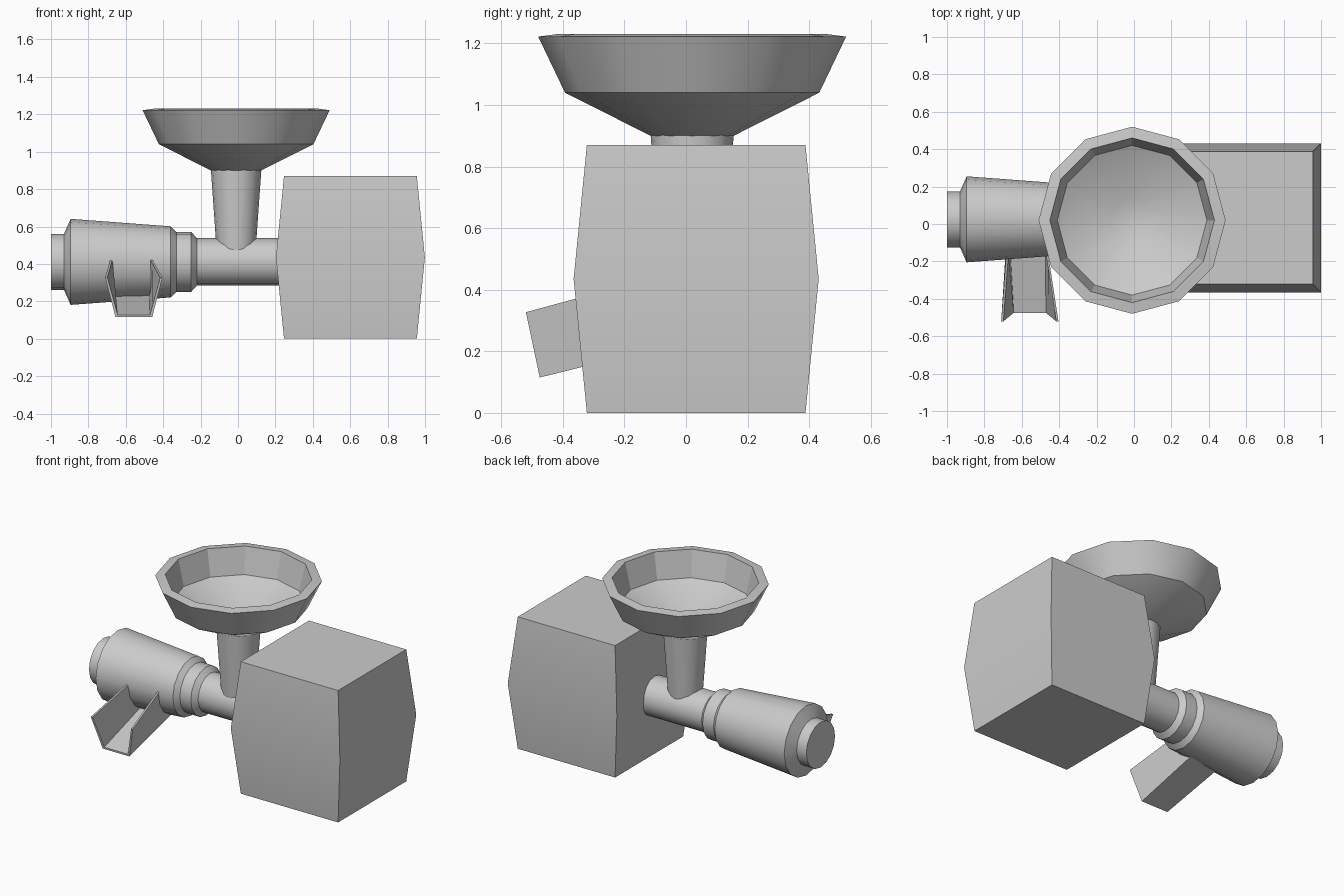
import bpy, bmesh
from math import sin, cos, pi, radians
from mathutils import Vector

cube = bpy.data.objects.get("Cube")
if cube:
    bpy.data.objects.remove(cube, do_unlink=True)

metal = bpy.data.materials.new("grey metal")
metal.use_nodes = True
GREY = (0.6, 0.6, 0.6, 1)
metal.diffuse_color = GREY
metal.node_tree.nodes["Principled BSDF"].inputs["Base Color"].default_value = GREY


def loft(name, sections):
    """Skin closed loops of equal length and cap both ends."""
    bm = bmesh.new()
    loops = [[bm.verts.new(p) for p in s] for s in sections]
    n = len(loops[0])
    for a, b in zip(loops, loops[1:]):
        for i in range(n):
            j = (i + 1) % n
            bm.faces.new((a[i], a[j], b[j], b[i]))
    bm.faces.new(loops[0][::-1])
    bm.faces.new(loops[-1])
    bmesh.ops.recalc_face_normals(bm, faces=bm.faces[:])
    mesh = bpy.data.meshes.new(name)
    bm.to_mesh(mesh)
    bm.free()
    mesh.materials.append(metal)
    ob = bpy.data.objects.new(name, mesh)
    bpy.context.collection.objects.link(ob)
    bpy.ops.object.select_all(action='DESELECT')
    ob.select_set(True)
    bpy.context.view_layer.objects.active = ob
    bpy.ops.object.shade_smooth_by_angle(angle=radians(29))
    return ob


def turned(name, origin, axis, profile, sides):
    """Turn (radius, distance along axis) pairs about the x or z axis."""
    def point(r, d, k):
        c, s = r * cos(2 * pi * k / sides), r * sin(2 * pi * k / sides)
        return Vector(origin) + Vector((d, c, s) if axis == 'x' else (c, s, d))
    return loft(name, [[point(r, d, k) for k in range(sides)] for r, d in profile])


# Motor housing: a box bulging at mid height
def rectangle(z, hx, hy):
    return [(0.601 + sx * hx, 0.033 + sy * hy, z)
            for sx, sy in ((-1, -1), (1, -1), (1, 1), (-1, 1))]


loft("motor_housing", [rectangle(0, 0.355, 0.355),
                       rectangle(0.435, 0.398, 0.398),
                       rectangle(0.87, 0.355, 0.355)])

# Horizontal barrel: shaft, collar, and tapered head with end cap
AXIS = (0, 0.025, 0.411)
turned("barrel_shaft", AXIS, 'x', [(0.127, -0.3), (0.127, 0.25)], 16)
turned("barrel_collar", AXIS, 'x',
       [(0.16, -0.35), (0.16, -0.25), (0.127, -0.22)], 16)
turned("barrel_head", AXIS, 'x',
       [(0.15, -1), (0.15, -0.93), (0.23, -0.895), (0.19, -0.36), (0.16, -0.33)], 16)

# Feed tube and the open hopper above it
TOP = (-0.01, 0.02, 0)
turned("feed_tube", TOP, 'z', [(0.1, 0.41), (0.135, 0.905)], 16)
turned("hopper", TOP, 'z',
       [(0.135, 0.9), (0.413, 1.04), (0.5, 1.222), (0.44, 1.23),
        (0.4, 1.06), (0.12, 0.92)], 12)


# Discharge chute: U section that flares towards its open end
def u_section(mid, half_top, half_floor, top, floor, wall=0.012):
    (ty, tz), (fy, fz) = top, floor
    left = [(-half_top, ty, tz), (-half_floor, fy, fz)]
    inner = [(half_top - wall, ty, tz), (half_floor - wall, fy, fz + wall)]
    outline = left + [(-x, y, z) for x, y, z in left[::-1]]
    outline += inner + [(-x, y, z) for x, y, z in inner[::-1]]
    return [(mid + x, y, z) for x, y, z in outline]


loft("discharge_chute", [
    u_section(-0.557, 0.153, 0.098, (-0.52, 0.327), (-0.475, 0.115)),
    u_section(-0.571, 0.112, 0.108, (-0.16, 0.425), (-0.03, 0.225))])
